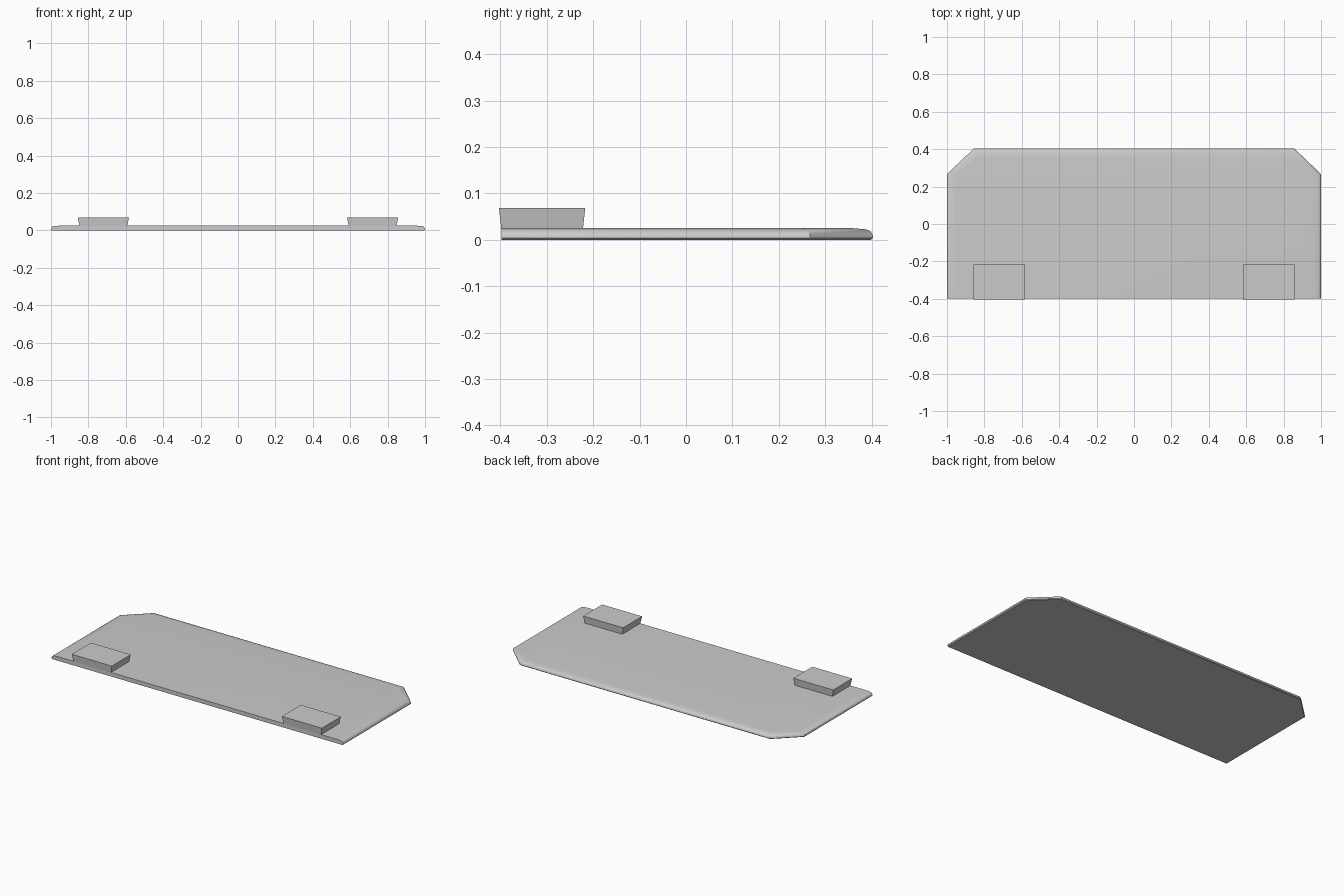
import bpy
import bmesh

if "Cube" in bpy.data.objects:
    bpy.data.objects.remove(bpy.data.objects["Cube"])


def make_object(name, bm):
    bmesh.ops.recalc_face_normals(bm, faces=bm.faces)
    mesh = bpy.data.meshes.new(name)
    bm.to_mesh(mesh)
    bm.free()
    obj = bpy.data.objects.new(name, mesh)
    bpy.context.collection.objects.link(obj)
    return obj


def loft(name, rings):
    """Skin a stack of matching point rings and cap both ends."""
    bm = bmesh.new()
    loops = [[bm.verts.new(p) for p in ring] for ring in rings]
    for a, b in zip(loops, loops[1:]):
        for i in range(len(a)):
            j = (i + 1) % len(a)
            bm.faces.new((a[i], a[j], b[j], b[i]))
    bm.faces.new(loops[0][::-1])
    bm.faces.new(loops[-1])
    return make_object(name, bm)


def plate_ring(d, z):
    """Plate outline, inset by d on every edge but the straight front."""
    x, back, front = 1 - d, 0.403 - d, -0.398
    cx, cy = 0.857 - 0.41 * d, 0.267 - 0.41 * d
    return [(-x, front, z), (x, front, z), (x, cy, z),
            (cx, back, z), (-cx, back, z), (-x, cy, z)]


def pad_ring(x0, x1, y0, y1, z):
    return [(x0, y0, z), (x1, y0, z), (x1, y1, z), (x0, y1, z)]


# Thin plate with clipped back corners and a rounded upper rim
rim = [(0.004, 0.0), (0.0, 0.004), (0.001, 0.012),
       (0.006, 0.019), (0.015, 0.0225), (0.045, 0.025)]
plate = loft("plate", [plate_ring(d, z) for d, z in rim])
bpy.context.view_layer.objects.active = plate
plate.select_set(True)
bpy.ops.object.shade_smooth_by_angle(angle=0.6)

# Pair of raised pads at the front, flaring slightly towards the top
pads = loft("front_pads", [pad_ring(0.592, 0.848, -0.398, -0.222, 0.024),
                           pad_ring(0.583, 0.857, -0.403, -0.217, 0.069)])
mirror = pads.modifiers.new("Mirror", 'MIRROR')
mirror.use_axis[0] = True
